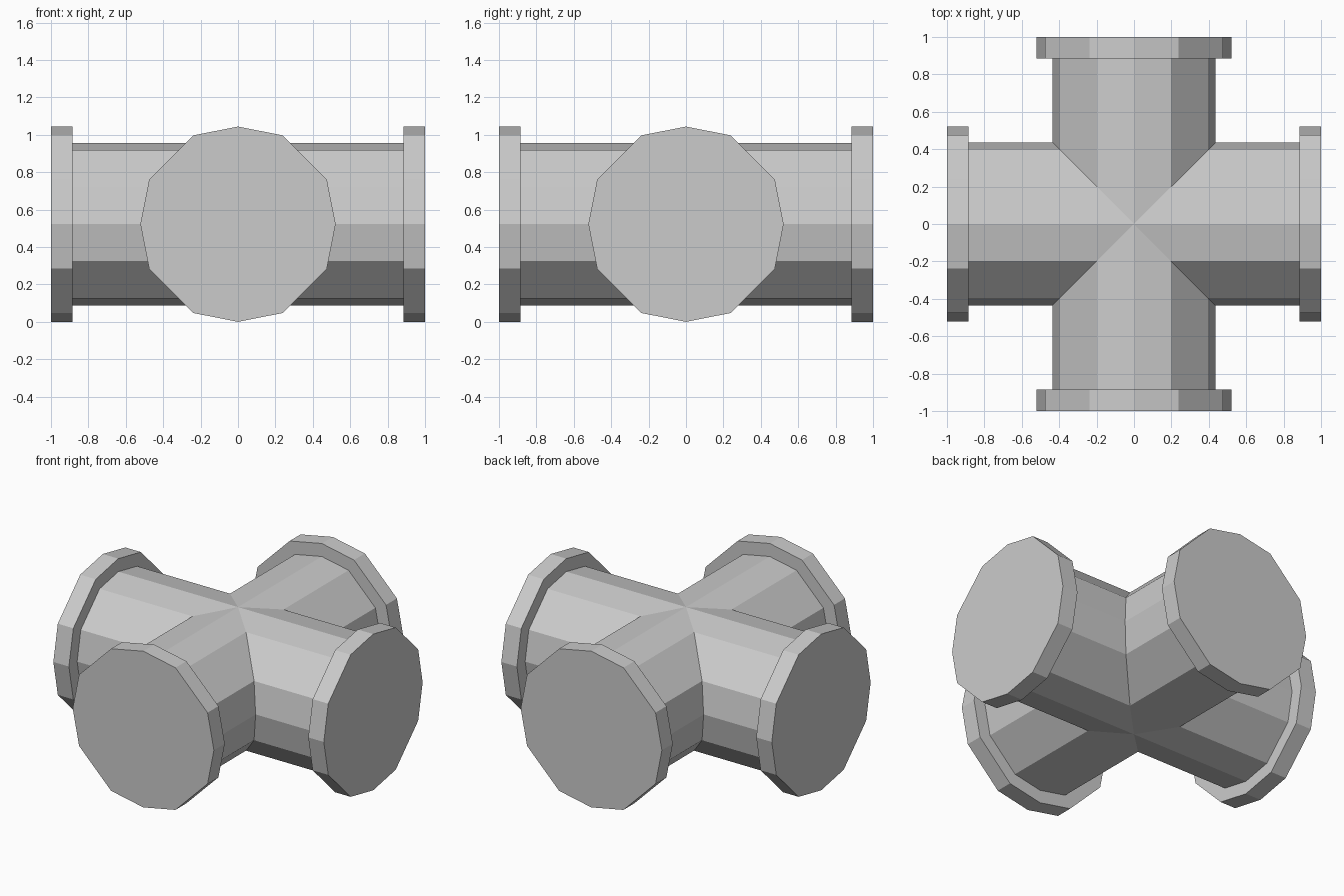
import bpy, bmesh
from math import pi
from mathutils import Matrix

if "Cube" in bpy.data.objects:
    bpy.data.objects.remove(bpy.data.objects["Cube"])

CZ = 0.522            # height of the pipe axis
START, END = 0.885, 1.0   # flange extents along each arm


def profile(r, a, b):
    """Twelve-sided section: axis points at r, plus the (a, b) corners."""
    quarter = [(r, 0), (a, b), (b, a)]
    pts = []
    for _ in range(4):
        pts += quarter
        quarter = [(-v, u) for u, v in quarter]
    return pts


pipe = profile(0.435, 0.396, 0.198)
flange = profile(0.522, 0.475, 0.238)

bm = bmesh.new()
for k in range(4):
    turn = Matrix.Rotation(k * pi / 2, 4, 'Z')

    def ring(pts, x_of):
        return [bm.verts.new(turn @ Matrix.Translation((x_of(u), u, v + CZ)).to_translation())
                for u, v in pts]

    # arm from the mitred joint out to the flange, then the flange and its cap
    rings = [ring(pipe, abs),
             ring(pipe, lambda u: START),
             ring(flange, lambda u: START),
             ring(flange, lambda u: END)]
    for r0, r1 in zip(rings, rings[1:]):
        for i in range(12):
            j = (i + 1) % 12
            bm.faces.new((r0[i], r0[j], r1[j], r1[i]))
    bm.faces.new(rings[-1])

# weld the four arms along their mitres
bmesh.ops.remove_doubles(bm, verts=bm.verts, dist=0.0005)
bmesh.ops.recalc_face_normals(bm, faces=bm.faces)

mesh = bpy.data.meshes.new("pipe_cross")
bm.to_mesh(mesh)
bm.free()
bpy.context.collection.objects.link(bpy.data.objects.new("pipe_cross", mesh))
